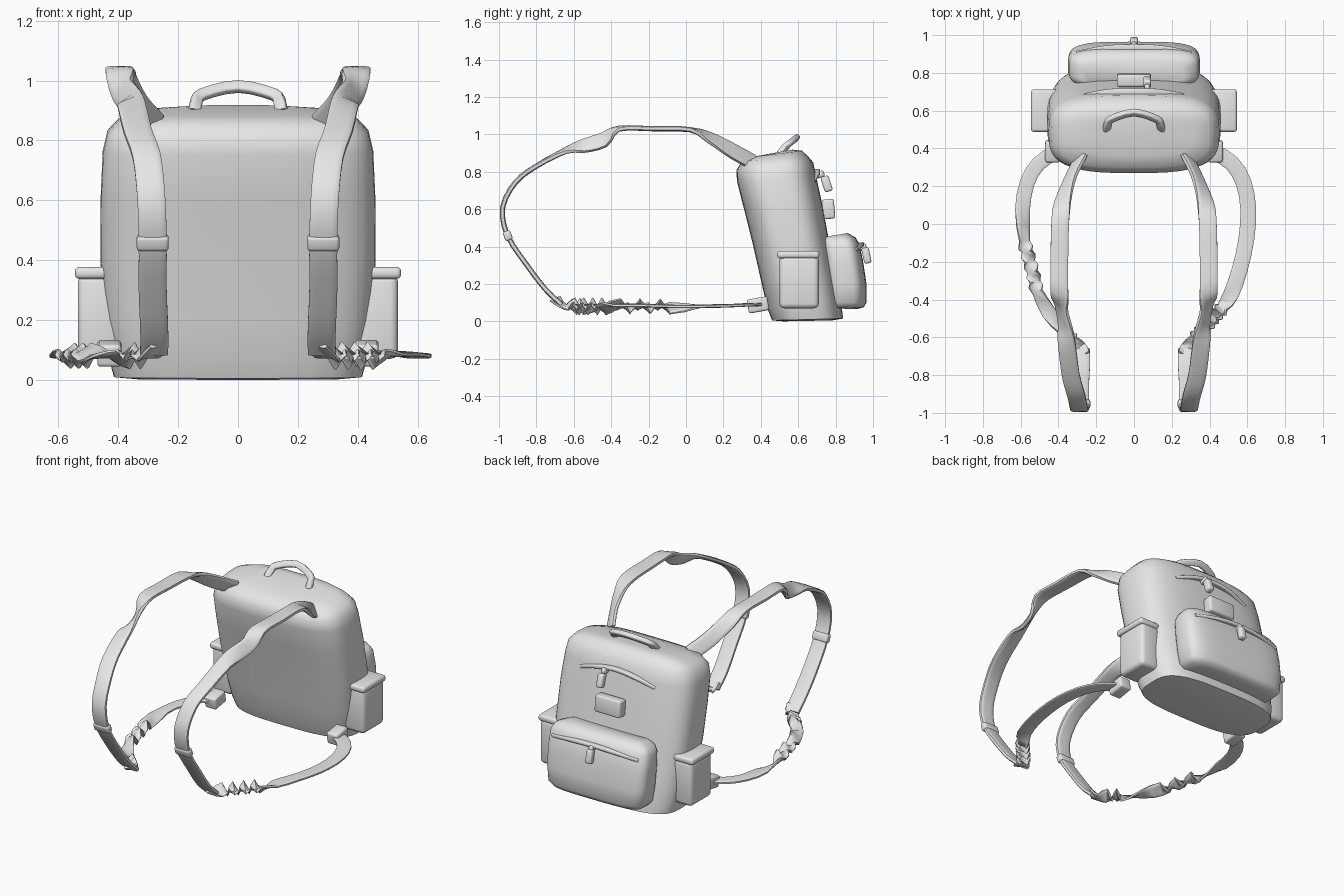
import bpy, bmesh, math
from mathutils import Vector, Matrix

cube = bpy.data.objects.get("Cube")
if cube:
    bpy.data.objects.remove(cube)

fabric = bpy.data.materials.new("grey fabric")
fabric.use_nodes = True
fabric.diffuse_color = (0.8, 0.8, 0.8, 1)
fabric.node_tree.nodes["Principled BSDF"].inputs["Base Color"].default_value = (0.8, 0.8, 0.8, 1)


def finish(name, bm, angle=40):
    bmesh.ops.recalc_face_normals(bm, faces=bm.faces)
    mesh = bpy.data.meshes.new(name)
    bm.to_mesh(mesh)
    bm.free()
    mesh.materials.append(fabric)
    obj = bpy.data.objects.new(name, mesh)
    bpy.context.collection.objects.link(obj)
    bpy.ops.object.select_all(action='DESELECT')
    obj.select_set(True)
    bpy.context.view_layer.objects.active = obj
    bpy.ops.object.shade_smooth_by_angle(angle=math.radians(angle))
    return obj


def skin(name, rings, angle=40):
    """Bridge closed rings of points and cap both ends."""
    bm = bmesh.new()
    loops = [[bm.verts.new(p) for p in ring] for ring in rings]
    n = len(loops[0])
    for a, b in zip(loops, loops[1:]):
        for i in range(n):
            j = (i + 1) % n
            bm.faces.new((a[i], a[j], b[j], b[i]))
    bm.faces.new(loops[0])
    bm.faces.new(loops[-1])
    return finish(name, bm, angle)


def spow(v, e):
    return math.copysign(abs(v) ** e, v)


def bag(name, sections, squareness, n=48):
    """Loft tilted superellipses: front y, front z, back y, back z, half width."""
    rings = []
    for yf, zf, yb, zb, hw in sections:
        ring = []
        for i in range(n):
            a = math.tau * i / n
            t = 0.5 + 0.5 * spow(math.sin(a), 2 / squareness)
            ring.append((hw * spow(math.cos(a), 2 / squareness),
                         yf + (yb - yf) * t, zf + (zb - zf) * t))
        rings.append(ring)
    return skin(name, rings, 50)


def box(name, center, size, tilt=0, bevel=0.012):
    bm = bmesh.new()
    bmesh.ops.create_cube(bm, size=1)
    bmesh.ops.scale(bm, vec=size, verts=bm.verts)
    bmesh.ops.bevel(bm, geom=bm.edges[:], offset=bevel, segments=3, affect='EDGES', profile=0.5)
    bm.transform(Matrix.Translation(center) @ Matrix.Rotation(math.radians(tilt), 4, 'X'))
    return finish(name, bm)


def smooth_path(points, steps):
    """Catmull-Rom interpolation of tuples of any length."""
    pts = [Vector(p) for p in points]
    pts = [2 * pts[0] - pts[1]] + pts + [2 * pts[-1] - pts[-2]]
    out = []
    for a, b, c, d in zip(pts, pts[1:], pts[2:], pts[3:]):
        for k in range(steps):
            t = k / steps
            out.append(0.5 * (2 * b + (c - a) * t + (2 * a - 5 * b + 4 * c - d) * t * t
                              + (3 * b - a - 3 * c + d) * t ** 3))
    return out + [pts[-2]]


def ribbon(name, points, width, thick, across, steps=3, side=1):
    """Sweep a flat rounded strip along x, y, z with a roll angle in the 4th value."""
    path = smooth_path([Vector((*p, 0)[:4]) for p in points], steps)
    rings = []
    for i, p in enumerate(path):
        tangent = (path[min(i + 1, len(path) - 1)] - path[max(i - 1, 0)]).to_3d().normalized()
        w = across(tangent)
        w = (w - tangent * w.dot(tangent)).normalized()
        w.rotate(Matrix.Rotation(math.radians(p[3]), 3, tangent))
        n = tangent.cross(w)
        ring = []
        for k in range(12):
            a = math.tau * (k + 0.5) / 12
            q = p.to_3d() + w * width / 2 * spow(math.cos(a), 0.45) + n * thick / 2 * spow(math.sin(a), 0.45)
            ring.append((q.x * side, q.y, q.z))
        rings.append(ring)
    return skin(name, rings, 50)


def along_x(tangent):
    return Vector((1, 0, 0))


def level(tangent):
    return tangent.cross(Vector((0, 0, 1)))


# Main bag and outer pocket
bag("main_bag", [
    (0.52, 0.00, 0.78, 0.005, 0.34), (0.46, 0.005, 0.84, 0.015, 0.415),
    (0.435, 0.07, 0.832, 0.08, 0.432), (0.405, 0.2, 0.81, 0.2, 0.447),
    (0.36, 0.4, 0.77, 0.4, 0.46), (0.31, 0.6, 0.73, 0.62, 0.459),
    (0.272, 0.75, 0.695, 0.78, 0.452), (0.27, 0.81, 0.68, 0.85, 0.437),
    (0.30, 0.855, 0.65, 0.885, 0.40), (0.36, 0.88, 0.62, 0.912, 0.32),
    (0.44, 0.895, 0.57, 0.918, 0.18)], 3.2)
bag("outer_pocket", [
    (0.78, 0.07, 0.91, 0.065, 0.24), (0.76, 0.07, 0.95, 0.075, 0.31),
    (0.75, 0.10, 0.965, 0.10, 0.335), (0.74, 0.19, 0.965, 0.20, 0.347),
    (0.73, 0.30, 0.947, 0.32, 0.35), (0.72, 0.39, 0.927, 0.415, 0.345),
    (0.72, 0.43, 0.905, 0.45, 0.325), (0.73, 0.45, 0.865, 0.472, 0.27)], 3.8)

# Side pockets, strap anchors and upper straps on both sides
upper_path = [(0.28, 0.36, 0.85, -50), (0.335, 0.25, 0.91, -50), (0.375, 0.13, 0.98, -30),
              (0.39, 0.02, 1.025), (0.395, -0.18, 1.03), (0.395, -0.36, 1.03, -5),
              (0.385, -0.44, 0.97, -50), (0.365, -0.54, 0.94, -45), (0.355, -0.64, 0.915, -10),
              (0.335, -0.80, 0.83), (0.305, -0.91, 0.745), (0.29, -0.98, 0.61),
              (0.285, -0.955, 0.46), (0.285, -0.85, 0.30), (0.28, -0.75, 0.17), (0.28, -0.665, 0.09)]
for side, label in ((1, "left"), (-1, "right")):
    box(label + "_side_pocket", (side * 0.465, 0.605, 0.21), (0.14, 0.21, 0.28), 0, 0.025)
    box(label + "_pocket_band", (side * 0.475, 0.60, 0.357), (0.14, 0.225, 0.04), 0, 0.015)
    box(label + "_strap_anchor", (side * 0.43, 0.385, 0.088), (0.08, 0.11, 0.075), 10)
    ribbon(label + "_upper_strap", upper_path, 0.095, 0.028, along_x, 3, side)
    box(label + "_strap_buckle", (side * 0.285, -0.953, 0.458), (0.107, 0.042, 0.052), 20)


def crumple(start, end, folds, lift):
    """Zigzag points along a line, rolling and bouncing at each fold."""
    a, b = Vector(start), Vector(end)
    return [(*(a.lerp(b, k / folds) + Vector((0, 0, lift * (-1) ** k))), 50 * (-1) ** k)
            for k in range(folds + 1)]


# Lower straps, bunched up at a different place on each side
strap_tail = [(0.56, -0.24, 0.085), (0.595, -0.08, 0.08), (0.605, 0.08, 0.08),
              (0.58, 0.22, 0.083), (0.52, 0.32, 0.088), (0.43, 0.38, 0.09)]
left_path = ([(0.265, -0.70, 0.12, 20), (0.29, -0.655, 0.08)]
             + crumple((0.32, -0.61, 0.08), (0.47, -0.44, 0.08), 7, 0.012)
             + [(0.515, -0.37, 0.085)] + strap_tail)
right_path = ([(0.265, -0.70, 0.12, 20), (0.29, -0.655, 0.08)]
              + crumple((0.32, -0.62, 0.08), (0.38, -0.56, 0.08), 3, 0.012)
              + [(0.45, -0.47, 0.08)]
              + crumple((0.51, -0.36, 0.08), (0.58, -0.09, 0.08), 5, 0.01)
              + [(x - 0.015, y, z) for x, y, z in strap_tail[2:]])
ribbon("left_lower_strap", left_path, 0.085, 0.018, level, 2)
ribbon("right_lower_strap", right_path, 0.08, 0.018, level, 2, -1)

# Carry handle
ribbon("carry_handle", [(-0.145, 0.50, 0.895), (-0.14, 0.525, 0.925), (-0.12, 0.555, 0.953),
                        (0, 0.59, 0.98), (0.12, 0.555, 0.953), (0.14, 0.525, 0.925),
                        (0.145, 0.50, 0.895)], 0.04, 0.03, lambda t: Vector((0, 0.6, 0.8)))

# Zips, pulls and patch
ribbon("upper_zip", [(-0.26, 0.675, 0.75), (-0.13, 0.698, 0.79), (0, 0.70, 0.805),
                     (0.13, 0.698, 0.79), (0.26, 0.675, 0.75)], 0.022, 0.035, lambda t: Vector((0, 0, 1)))
ribbon("pocket_zip", [(-0.30, 0.90, 0.385), (-0.15, 0.928, 0.405), (0, 0.935, 0.412),
                      (0.15, 0.928, 0.405), (0.30, 0.90, 0.385)], 0.022, 0.035, lambda t: Vector((0, 0, 1)))
box("upper_zip_slider", (0.07, 0.715, 0.785), (0.03, 0.05, 0.035), 15)
box("upper_zip_pull", (0.07, 0.752, 0.735), (0.042, 0.045, 0.085), 18)
box("pocket_zip_slider", (0, 0.935, 0.395), (0.03, 0.06, 0.035), 15)
box("pocket_zip_pull", (0, 0.965, 0.352), (0.042, 0.04, 0.085), 12)
box("patch", (0, 0.762, 0.60), (0.18, 0.065, 0.105), 5)
